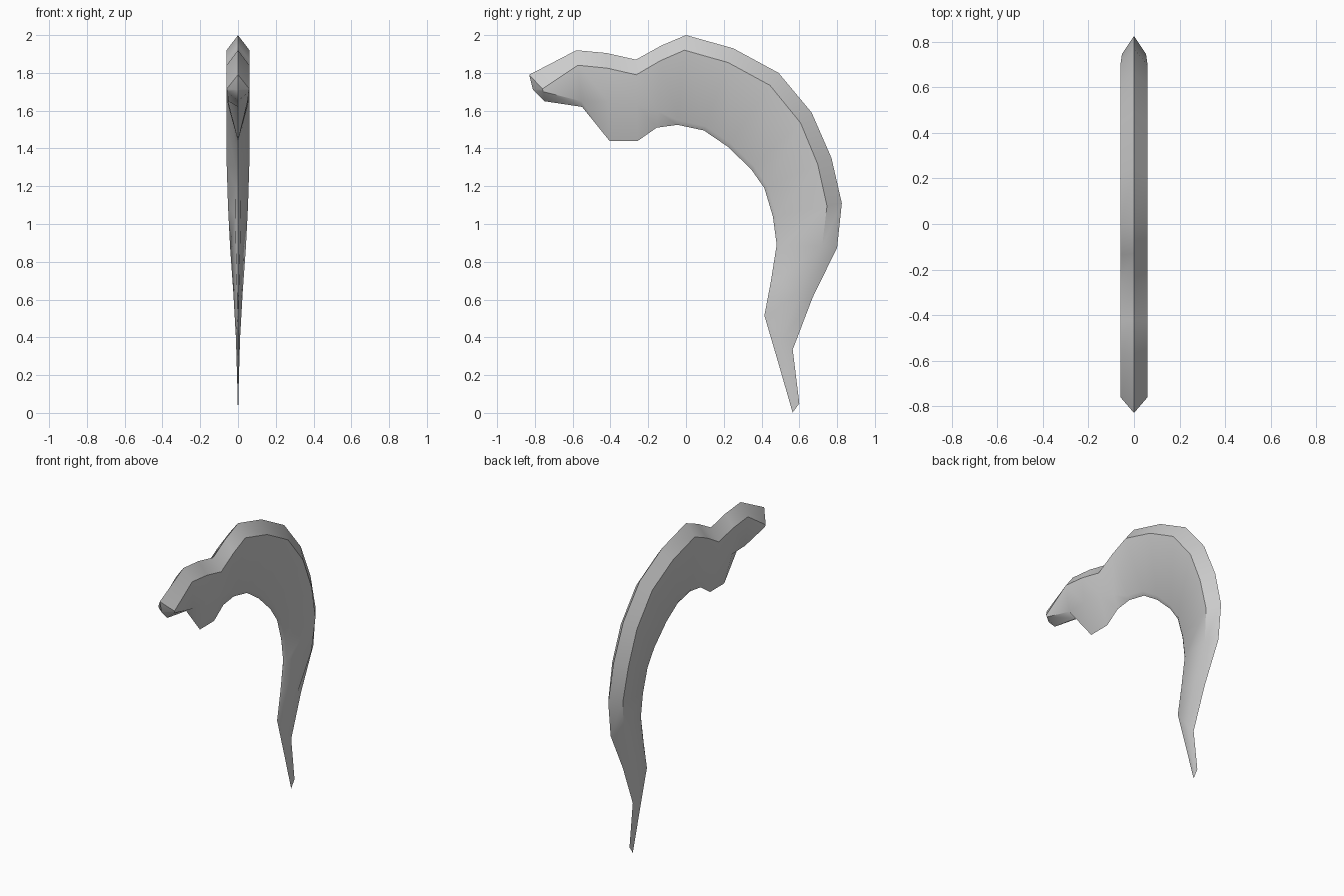
import bpy, bmesh
from mathutils import Vector

if "Cube" in bpy.data.objects:
    bpy.data.objects.remove(bpy.data.objects["Cube"])

# Outer and inner edge of the curved blade in the y-z plane, nose to tip
outer = [(-.83, 1.79), (-.58, 1.92), (-.42, 1.905), (-.265, 1.87), (-.13, 1.945), (0, 2),
         (.25, 1.93), (.49, 1.8), (.665, 1.59), (.77, 1.35), (.825, 1.11), (.8, .875),
         (.67, .61), (.565, .335), (.6, .05), (.565, .003)]
inner = [(-.75, 1.65), (-.55, 1.62), (-.405, 1.44), (-.255, 1.44), (-.155, 1.51),
         (-.045, 1.525), (.095, 1.495), (.22, 1.41), (.345, 1.29), (.415, 1.19),
         (.46, 1.04), (.48, .89), (.45, .7), (.415, .515), (.49, .26), (.565, 0)]
# Half thickness behind the outer edge
width = [.06] * 10 + [.053, .042, .025, .011, .003, .0005]
# Where the lower ridge lies across the section, and its share of the thickness
low = {0: (.62, .95), 1: (.9, .85), 2: (.55, .9), 3: (.55, .9), 4: (.8, .55)}

bm = bmesh.new()
rings = []
for i, (o, n, w) in enumerate(zip(outer, inner, width)):
    O, I = Vector((0, *o)), Vector((0, *n))
    tb, kb = low.get(i, (.95, .28))
    ta = .5 if i == 0 else min(.35, .08 / max((I - O).length, .01))
    A, B = O.lerp(I, ta), O.lerp(I, tb)
    if i == 0:
        A, B = Vector((0, -.76, 1.715)), Vector((0, -.755, 1.7))
    X = Vector((1, 0, 0))
    pts = [O, A + X * w, B + X * w * kb, I, B - X * w * kb, A - X * w]
    rings.append([bm.verts.new(p) for p in pts])

# Skin between sections
for a, b in zip(rings, rings[1:]):
    for k in range(6):
        j = (k + 1) % 6
        bm.faces.new((a[k], a[j], b[j], b[k]))
# Blunt nose and closed tip
nose = bm.verts.new((0, -.81, 1.71))
for k in range(6):
    bm.faces.new((nose, rings[0][(k + 1) % 6], rings[0][k]))
bm.faces.new(rings[-1])
bmesh.ops.recalc_face_normals(bm, faces=bm.faces)

mesh = bpy.data.meshes.new("curved_blade")
bm.to_mesh(mesh)
bm.free()
blade = bpy.data.objects.new("curved_blade", mesh)
bpy.context.collection.objects.link(blade)
bpy.context.view_layer.objects.active = blade
blade.select_set(True)
bpy.ops.object.shade_smooth_by_angle(angle=.6)
